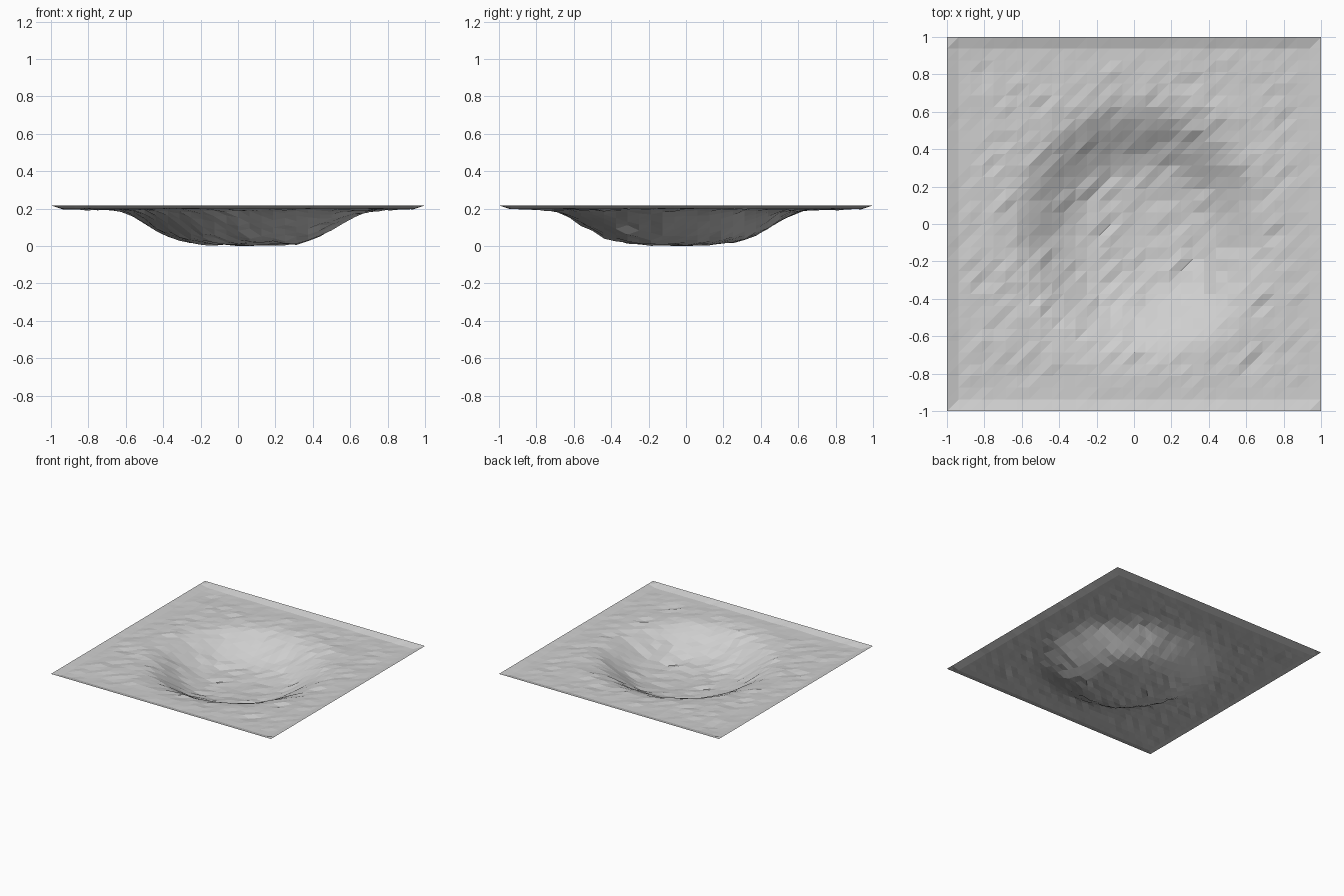
import bpy, bmesh, math, random
from mathutils import noise, Vector

random.seed(7)
if "Cube" in bpy.data.objects:
    bpy.data.objects.remove(bpy.data.objects["Cube"], do_unlink=True)

CELLS = 32
GROUND = 0.217
CENTRE = Vector((0.03, -0.04))
# Bowl section: distance from the centre, height
PROFILE = [(0, 0.02), (0.2, 0.027), (0.32, 0.04), (0.4, 0.066),
           (0.5, 0.122), (0.58, 0.17), (0.65, 0.203), (0.74, GROUND)]


def bowl_height(r):
    for (r0, z0), (r1, z1) in zip(PROFILE, PROFILE[1:]):
        if r < r1:
            return z0 + (z1 - z0) * (r - r0) / (r1 - r0)
    return GROUND


def roughness(x, y):
    # Fades out at the border; a few points stand out from their neighbours
    fade = min(1, (1 - max(abs(x), abs(y))) / 0.25)
    bump = 0.005 * noise.noise(Vector((x * 5, y * 5, 1)))
    bump += random.uniform(-0.004, 0.004)
    if random.random() < 0.2:
        bump += random.choice((-1, 1)) * random.uniform(0.004, 0.01)
    return bump * max(0, fade)


# Ground sheet with the crater pressed into it
bm = bmesh.new()
bmesh.ops.create_grid(bm, x_segments=CELLS, y_segments=CELLS, size=1)
for v in bm.verts:
    x, y = v.co.xy
    angle = math.atan2(y - CENTRE.y, x - CENTRE.x)
    r = (v.co.xy - CENTRE).length
    r *= 1 + 0.04 * noise.noise(Vector((math.cos(angle), math.sin(angle), 3)))
    v.co.z = bowl_height(r) + roughness(x, y)

# Split every cell along the same diagonal
for face in list(bm.faces):
    corners = sorted(face.verts, key=lambda v: v.co.x + v.co.y)
    bmesh.utils.face_split(face, corners[0], corners[-1])

# Rest the lowest point on the floor
lowest = min(v.co.z for v in bm.verts)
bmesh.ops.translate(bm, verts=bm.verts, vec=(0, 0, -lowest))
for v in bm.verts:
    if max(abs(v.co.x), abs(v.co.y)) > 0.99:
        v.co.z = GROUND

mesh = bpy.data.meshes.new("crater_ground")
bm.to_mesh(mesh)
bm.free()
ground = bpy.data.objects.new("crater_ground", mesh)
bpy.context.collection.objects.link(ground)

# Plain grey stone
stone = bpy.data.materials.new("grey_stone")
stone.use_nodes = True
colour = (0.62, 0.62, 0.62, 1)
stone.diffuse_color = colour
stone.node_tree.nodes["Principled BSDF"].inputs["Base Color"].default_value = colour
mesh.materials.append(stone)
